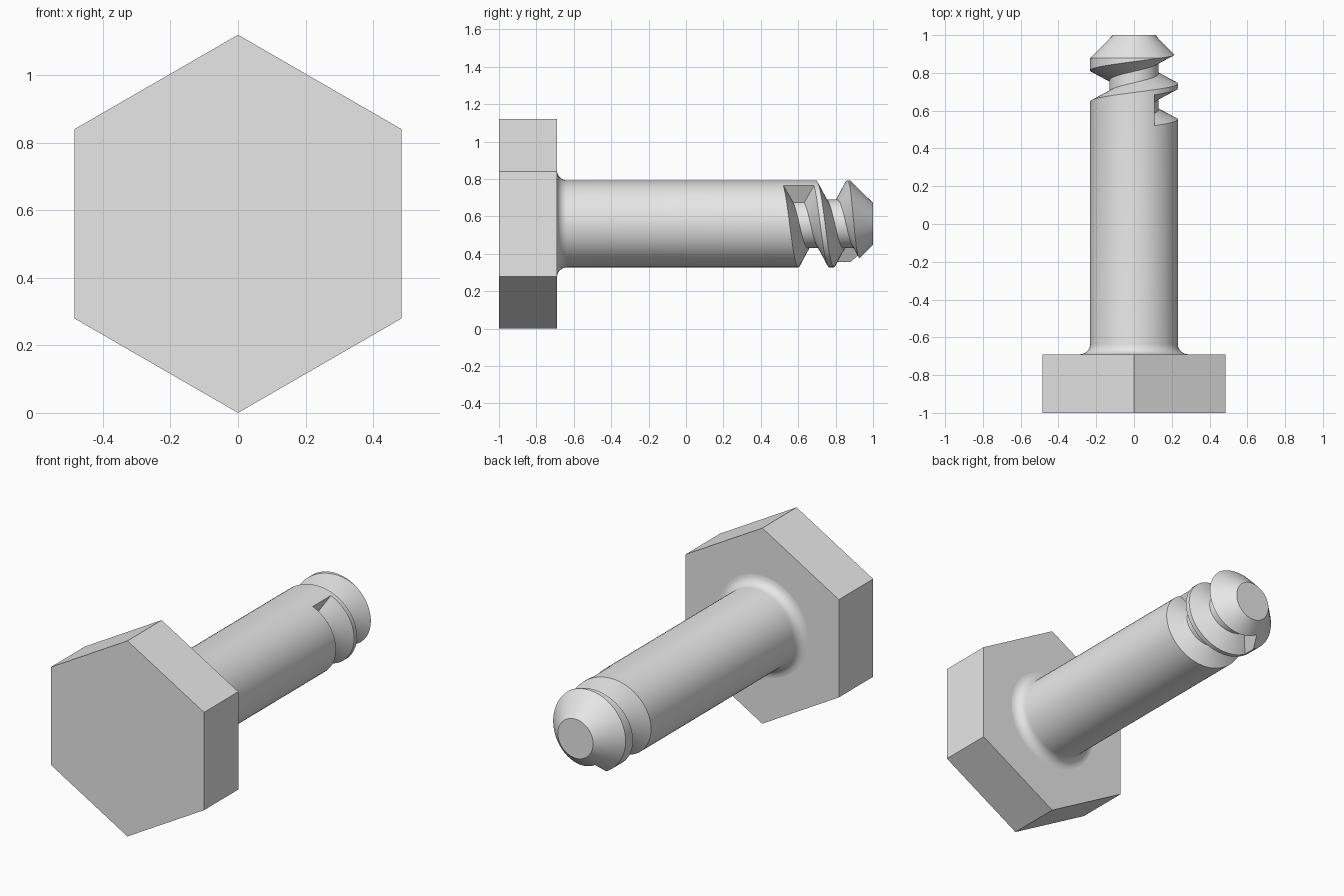
import bpy, bmesh
from math import sin, cos, radians, tau

default = bpy.data.objects.get("Cube")
if default:
    bpy.data.objects.remove(default, do_unlink=True)

AXIS_Z = 0.56          # height of the bolt axis
SHAFT_R, ROOT_R = 0.232, 0.13
PITCH = 0.19

steel = bpy.data.materials.new("light_grey_steel")
steel.use_nodes = True
steel.diffuse_color = (0.8, 0.8, 0.8, 1)
steel.node_tree.nodes["Principled BSDF"].inputs["Base Color"].default_value = (0.8, 0.8, 0.8, 1)


def polar(r, angle, y):
    """Point around the bolt axis, angle measured from the top towards +x."""
    return (r * sin(angle), y, AXIS_Z + r * cos(angle))


def skin(name, rings, close_profile=True):
    """Bridge equal-sized closed rings of points and cap both ends."""
    bm = bmesh.new()
    loops = [[bm.verts.new(p) for p in ring] for ring in rings]
    n = len(loops[0])
    for a, b in zip(loops, loops[1:]):
        for i in range(n):
            j = (i + 1) % n
            bm.faces.new((a[i], a[j], b[j], b[i]))
    bm.faces.new(loops[0])
    bm.faces.new(loops[-1])
    bmesh.ops.recalc_face_normals(bm, faces=bm.faces)
    mesh = bpy.data.meshes.new(name)
    bm.to_mesh(mesh)
    bm.free()
    mesh.materials.append(steel)
    obj = bpy.data.objects.new(name, mesh)
    bpy.context.collection.objects.link(obj)
    return obj


def lathe(name, profile, sides):
    return skin(name, [[polar(r, tau * i / sides, y) for i in range(sides)]
                       for r, y in profile])


# Hexagonal head
lathe("hex_head", [(0.56, -1), (0.56, -0.69)], 6)

# Shaft with a rounded fillet under the head and a chamfered tip
FILLET = 0.055
fillet = [(SHAFT_R + FILLET * (1 - sin(radians(a))), -0.69 + FILLET * (1 - cos(radians(a))))
          for a in range(0, 91, 15)]
profile = [(SHAFT_R + FILLET, -0.72)] + fillet + [(SHAFT_R, 0.878), (0.112, 1)]
shaft = lathe("threaded_shaft", profile, 72)

# Helical trapezoid groove, one and a half turns
OUTER_R = 0.25
rings = []
for step in range(109):
    angle = radians(28 + 5 * step)
    y = 0.588 + PITCH * angle / tau
    rings.append([polar(ROOT_R, angle, y - 0.03), polar(ROOT_R, angle, y + 0.03),
                  polar(OUTER_R, angle, y + 0.091), polar(OUTER_R, angle, y - 0.091)])
groove = skin("thread_groove_cutter", rings)
groove.hide_render = True

cut = shaft.modifiers.new("thread_groove", 'BOOLEAN')
cut.operation = 'DIFFERENCE'
cut.solver = 'EXACT'
cut.object = groove
bpy.ops.object.select_all(action='DESELECT')
bpy.context.view_layer.objects.active = shaft
shaft.select_set(True)
bpy.ops.object.modifier_apply(modifier=cut.name)
bpy.data.objects.remove(groove, do_unlink=True)
bpy.ops.object.shade_smooth_by_angle(angle=radians(25))
